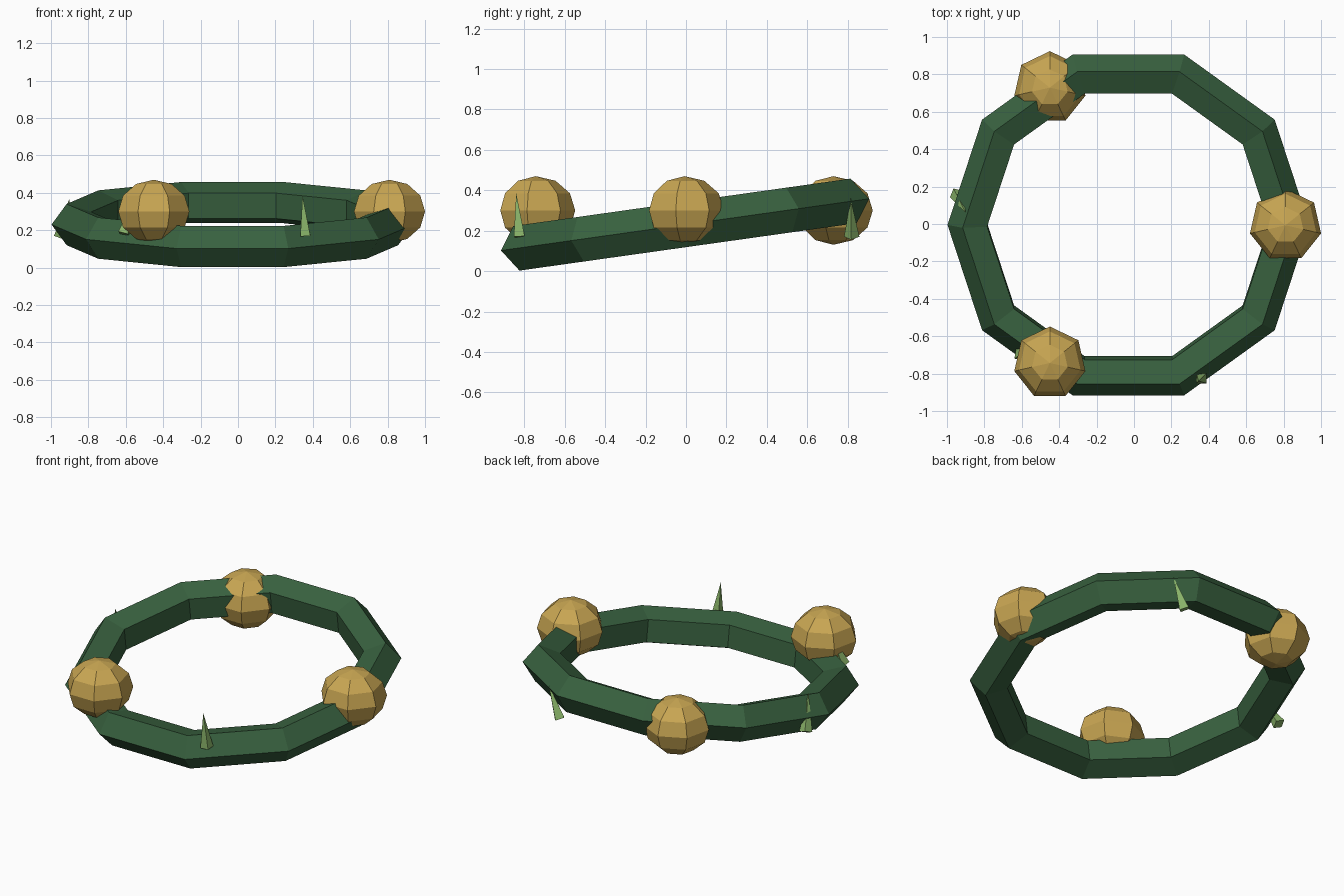
import bpy
import math
from mathutils import Vector

old = bpy.data.objects.get("Cube")
if old:
    bpy.data.objects.remove(old, do_unlink=True)


def make_material(name, colour):
    mat = bpy.data.materials.new(name)
    mat.use_nodes = True
    mat.diffuse_color = (*colour, 1)
    mat.node_tree.nodes["Principled BSDF"].inputs["Base Color"].default_value = (*colour, 1)
    return mat


def finish(name, mat):
    obj = bpy.context.object
    obj.name = name
    obj.data.materials.append(mat)
    return obj


vine_green = make_material("vine green", (0.04, 0.12, 0.05))
gold = make_material("gold", (0.58, 0.38, 0.085))
leaf_green = make_material("leaf green", (0.25, 0.45, 0.14))

# Tilted ten-sided vine ring with a five-sided section
bpy.ops.mesh.primitive_torus_add(
    major_segments=10, minor_segments=5, major_radius=0.85, minor_radius=0.117,
    location=(-0.03, -0.005, 0.23), rotation=(math.radians(8), 0, 0))
finish("vine_ring", vine_green)

# Three slightly flattened blossoms, evenly spaced
for i in range(3):
    a = math.tau * i / 3
    bpy.ops.mesh.primitive_uv_sphere_add(
        segments=7, ring_count=6, radius=0.195,
        location=(-0.03 + 0.84 * math.cos(a), -0.007 + 0.85 * math.sin(a), 0.3))
    blossom = finish(f"blossom_{i + 1}", gold)
    blossom.scale.z = 0.87

# Slender leaning thorns: base centre and tip
thorns = [
    ((0.36, -0.825, 0.17), (0.345, -0.84, 0.385)),
    ((-0.95, 0.16, 0.17), (-0.90, 0.06, 0.37)),
    ((0.31, 0.82, 0.17), (0.39, 0.815, 0.36)),
    ((-0.61, -0.70, 0.18), (-0.55, -0.66, 0.37)),
]
for i, (base, tip) in enumerate(thorns):
    base, tip = Vector(base), Vector(tip)
    axis = tip - base
    bpy.ops.mesh.primitive_cone_add(
        vertices=4, radius1=0.038, radius2=0, depth=axis.length,
        location=(base + tip) / 2, rotation=axis.to_track_quat("Z", "Y").to_euler())
    finish(f"thorn_{i + 1}", leaf_green)
